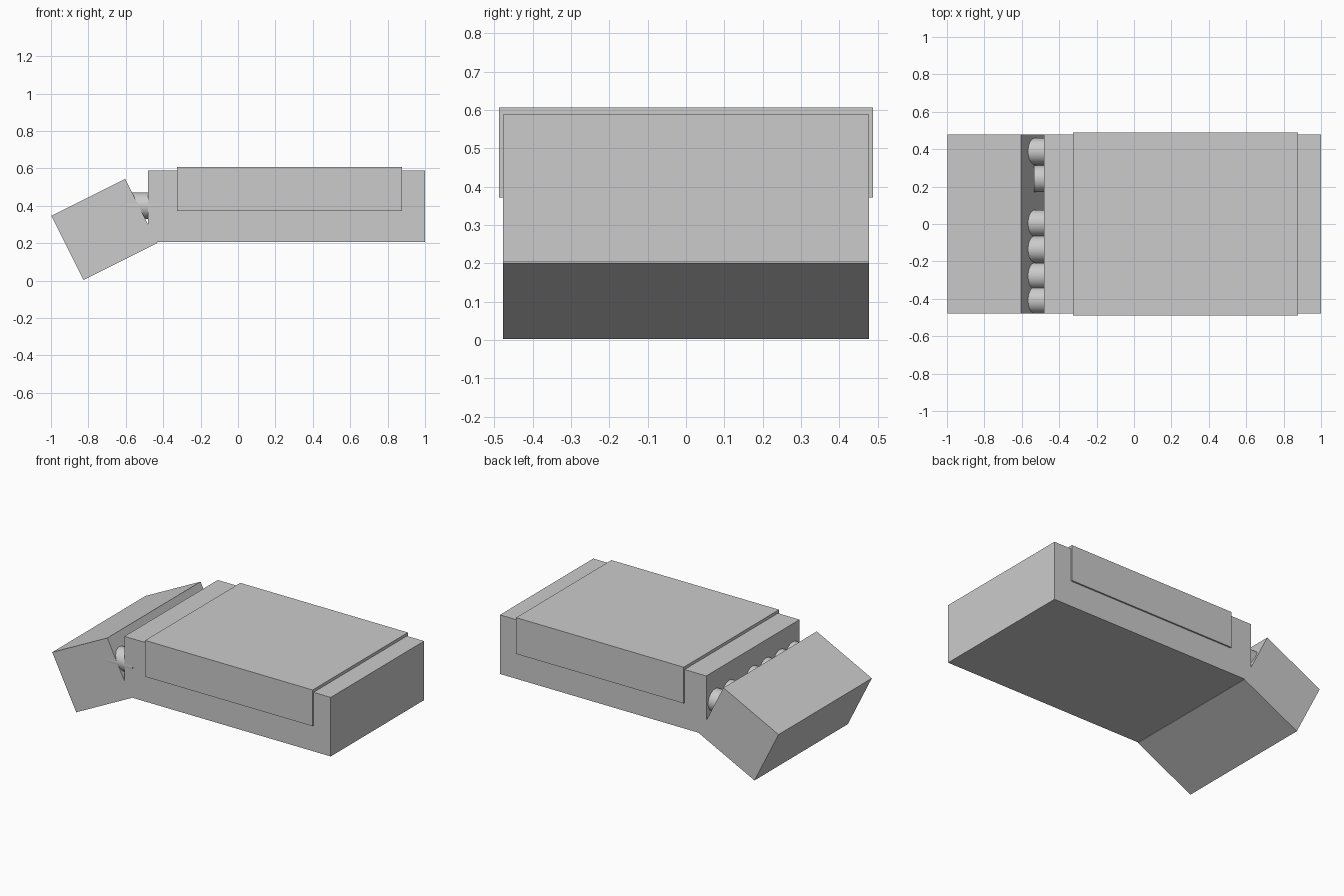
import bpy, bmesh, math

if "Cube" in bpy.data.objects:
    bpy.data.objects.remove(bpy.data.objects["Cube"])


def prism(name, profile, half_width):
    """Extrude an (x, z) profile symmetrically along y."""
    bm = bmesh.new()
    face = bm.faces.new([bm.verts.new((x, -half_width, z)) for x, z in profile])
    ext = bmesh.ops.extrude_face_region(bm, geom=[face])
    verts = [v for v in ext["geom"] if isinstance(v, bmesh.types.BMVert)]
    bmesh.ops.translate(bm, verts=verts, vec=(0, 2 * half_width, 0))
    bmesh.ops.recalc_face_normals(bm, faces=bm.faces)
    mesh = bpy.data.meshes.new(name)
    bm.to_mesh(mesh)
    bm.free()
    obj = bpy.data.objects.new(name, mesh)
    bpy.context.collection.objects.link(obj)
    return obj


def rect(x0, x1, z0, z1):
    return [(x0, z0), (x1, z0), (x1, z1), (x0, z1)]


# Carton body lying flat, with a slightly proud sleeve around its upper part
prism("carton_body", rect(-0.48, 1.0, 0.205, 0.588), 0.478)
prism("outer_sleeve", rect(-0.325, 0.877, 0.372, 0.607), 0.488)

# Tilted flip lid, hinged at the lower edge of the body
a = math.atan2(0.198, 0.395)
length, depth = 0.442, 0.384
hx, hz = -0.431, 0.201
ux, uz = -math.cos(a), -math.sin(a)      # along the lid
vx, vz = -math.sin(a), math.cos(a)       # across the lid
prism("flip_lid", [(hx, hz),
                   (hx + ux * length, hz + uz * length),
                   (hx + ux * length + vx * depth, hz + uz * length + vz * depth),
                   (hx + vx * depth, hz + vz * depth)], 0.478)

# Row of round sticks bridging the gap; one sits lower than the rest
for i, (y, tip) in enumerate([(0.388, -0.6), (0.242, -0.535), (0.005, -0.6),
                              (-0.135, -0.6), (-0.278, -0.6), (-0.408, -0.6)]):
    back = -0.42
    bpy.ops.mesh.primitive_cylinder_add(
        vertices=32, radius=0.071, depth=back - tip,
        location=((back + tip) / 2, y, 0.4), rotation=(0, math.pi / 2, 0))
    bpy.context.object.name = f"stick_{i + 1}"
    bpy.ops.object.shade_smooth_by_angle()
